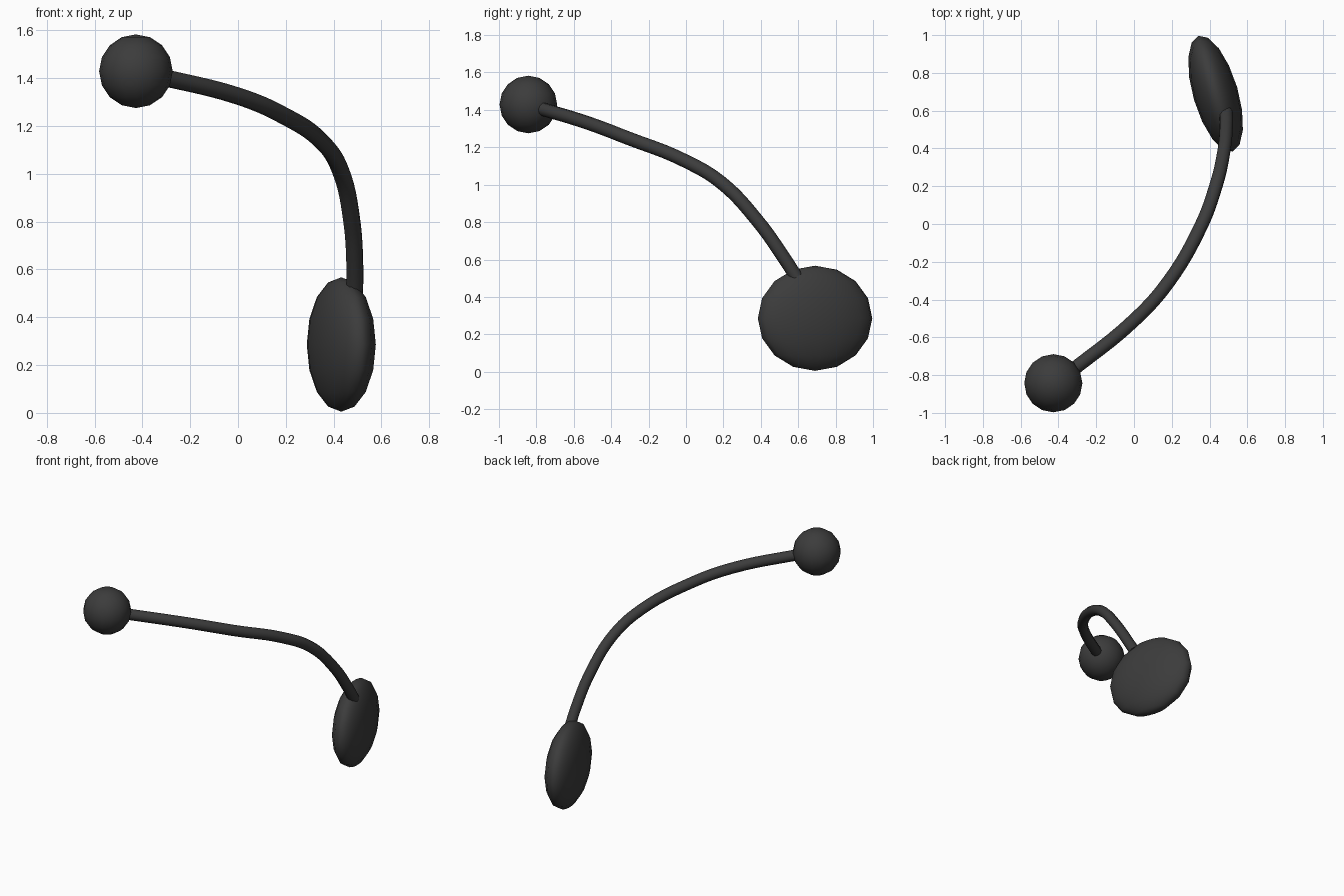
import bpy
import math

if "Cube" in bpy.data.objects:
    bpy.data.objects.remove(bpy.data.objects["Cube"])

dark = bpy.data.materials.new("dark_plastic")
dark.diffuse_color = (0.045, 0.045, 0.045, 1)
dark.use_nodes = True
dark.node_tree.nodes["Principled BSDF"].inputs["Base Color"].default_value = dark.diffuse_color


def ellipsoid(name, center, radii, turn=0):
    """Low-poly smooth sphere stretched to the given radii, turned about z."""
    bpy.ops.mesh.primitive_uv_sphere_add(segments=16, ring_count=8, radius=1, location=center)
    ob = bpy.context.object
    ob.name = name
    ob.scale = radii
    ob.rotation_euler.z = math.radians(turn)
    bpy.ops.object.shade_smooth()
    ob.data.materials.append(dark)
    return ob


# Round foam tip and flattened ear-side pad
ellipsoid("foam_ball", (-0.427, -0.843, 1.429), (0.154, 0.154, 0.154))
ellipsoid("mount_disc", (0.432, 0.69, 0.286), (0.119, 0.319, 0.281), 16.4)

# Curved boom joining them
path = [(-0.36, -0.80, 1.414), (0.0, -0.51, 1.325), (0.18, -0.31, 1.249),
        (0.355, -0.01, 1.13), (0.43, 0.19, 1.01), (0.475, 0.38, 0.81),
        (0.489, 0.53, 0.60), (0.488, 0.59, 0.506)]
curve = bpy.data.curves.new("boom", 'CURVE')
curve.dimensions = '3D'
curve.bevel_depth = 0.036
curve.bevel_resolution = 3
curve.resolution_u = 6
curve.use_fill_caps = True
spline = curve.splines.new('BEZIER')
spline.bezier_points.add(len(path) - 1)
for point, co in zip(spline.bezier_points, path):
    point.co = co
    point.handle_left_type = point.handle_right_type = 'AUTO'
boom = bpy.data.objects.new("boom", curve)
bpy.context.collection.objects.link(boom)
curve.materials.append(dark)

# Turn the boom into a smooth mesh with crisp end caps
bpy.ops.object.select_all(action='DESELECT')
boom.select_set(True)
bpy.context.view_layer.objects.active = boom
bpy.ops.object.convert(target='MESH')
bpy.context.object.name = "boom"
bpy.ops.object.shade_smooth_by_angle(angle=math.radians(50))
